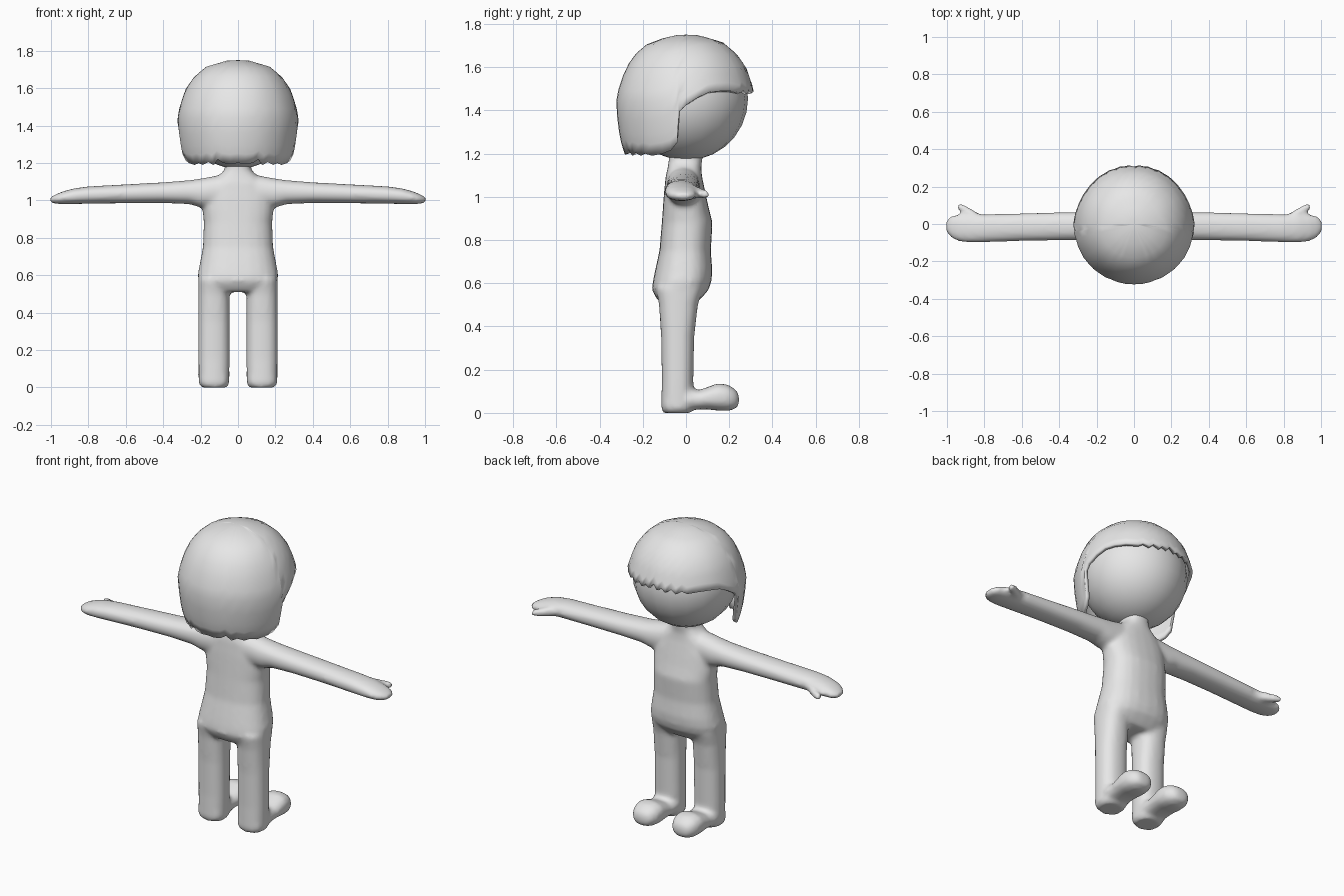
import bpy, bmesh, math

grey = bpy.data.materials.new("plain grey")
grey.diffuse_color = (0.8, 0.8, 0.8, 1)


def finish(bm, name):
    bmesh.ops.recalc_face_normals(bm, faces=bm.faces)
    me = bpy.data.meshes.new(name)
    bm.to_mesh(me)
    bm.free()
    me.materials.append(grey)
    for p in me.polygons:
        p.use_smooth = True
    ob = bpy.data.objects.new(name, me)
    bpy.context.collection.objects.link(ob)
    return ob


def loft(bm, axis, rings, side=1, n=24, power=2.4):
    """Closed tube of rounded sections: (position, min_a, max_a, min_b, max_b)."""
    loops = []
    for pos, a0, a1, b0, b1 in rings:
        loop = []
        for i in range(n):
            t = 2 * math.pi * i / n
            c, s = math.cos(t), math.sin(t)
            a = (a0 + a1) / 2 + (a1 - a0) / 2 * math.copysign(abs(c) ** (2 / power), c)
            b = (b0 + b1) / 2 + (b1 - b0) / 2 * math.copysign(abs(s) ** (2 / power), s)
            x, y, z = {"x": (pos, a, b), "y": (a, pos, b), "z": (a, b, pos)}[axis]
            loop.append(bm.verts.new((x * side, y, z)))
        loops.append(loop)
    for l0, l1 in zip(loops, loops[1:]):
        for i in range(n):
            j = (i + 1) % n
            bm.faces.new((l0[i], l0[j], l1[j], l1[i]))
    bm.faces.new(loops[0])
    bm.faces.new(loops[-1])


# Body: torso, neck, limbs, blended into one skin
bm = bmesh.new()
loft(bm, "z", [
    (0.51, -0.17, 0.17, -0.12, 0.05), (0.535, -0.205, 0.205, -0.14, 0.075),
    (0.57, -0.213, 0.213, -0.158, 0.105), (0.61, -0.215, 0.215, -0.153, 0.118),
    (0.66, -0.205, 0.205, -0.143, 0.122), (0.75, -0.188, 0.188, -0.123, 0.115),
    (0.88, -0.183, 0.183, -0.112, 0.123), (0.95, -0.19, 0.19, -0.107, 0.105),
    (1.02, -0.19, 0.19, -0.102, 0.09), (1.09, -0.16, 0.16, -0.095, 0.075),
    (1.135, -0.1, 0.1, -0.085, 0.07), (1.165, -0.07, 0.07, -0.08, 0.075),
    (1.24, -0.07, 0.07, -0.08, 0.085)])
for side in (1, -1):
    # leg
    loft(bm, "z", [
        (0.0, 0.06, 0.195, -0.105, 0.02), (0.02, 0.047, 0.21, -0.115, 0.035),
        (0.15, 0.045, 0.212, -0.112, 0.034), (0.35, 0.045, 0.212, -0.115, 0.038),
        (0.5, 0.045, 0.212, -0.125, 0.055), (0.58, 0.04, 0.212, -0.14, 0.08)], side)
    # foot
    loft(bm, "y", [
        (-0.1, 0.06, 0.195, 0.0, 0.08), (0.0, 0.047, 0.21, 0.008, 0.11),
        (0.06, 0.05, 0.208, 0.016, 0.105), (0.1, 0.046, 0.212, 0.016, 0.12),
        (0.15, 0.043, 0.215, 0.01, 0.138), (0.195, 0.05, 0.208, 0.009, 0.13),
        (0.228, 0.068, 0.19, 0.018, 0.11), (0.245, 0.095, 0.165, 0.035, 0.085)], side)
    # arm and hand
    loft(bm, "x", [
        (0.0, -0.09, 0.065, 0.96, 1.14), (0.1, -0.09, 0.065, 0.955, 1.135),
        (0.2, -0.09, 0.065, 0.962, 1.117), (0.26, -0.088, 0.065, 0.98, 1.108),
        (0.4, -0.088, 0.063, 0.986, 1.097), (0.6, -0.091, 0.057, 0.985, 1.086),
        (0.8, -0.098, 0.052, 0.982, 1.075), (0.88, -0.1, 0.055, 0.981, 1.064),
        (0.94, -0.092, 0.05, 0.98, 1.047), (0.98, -0.073, 0.042, 0.983, 1.03),
        (1.004, -0.045, 0.022, 0.99, 1.015)], side, power=2.2)
    # thumb
    loft(bm, "x", [
        (0.82, 0.0, 0.05, 1.0, 1.05), (0.87, 0.02, 0.08, 0.992, 1.045),
        (0.91, 0.058, 0.104, 0.99, 1.035), (0.945, 0.078, 0.108, 0.995, 1.025)], side)
body = finish(bm, "body")
m = body.modifiers.new("blend", "REMESH")
m.mode = "VOXEL"
m.voxel_size = 0.013
m.use_smooth_shade = True
m = body.modifiers.new("soften", "SMOOTH")
m.factor = 0.5
m.iterations = 5

# Head
bm = bmesh.new()
bmesh.ops.create_uvsphere(bm, u_segments=20, v_segments=14, radius=0.287)
for v in bm.verts:
    v.co.z += 1.455
finish(bm, "head")

# Hair: a cap following a side profile (radius, height) down to an uneven hem
profile = [(0, 1.75), (0.06, 1.747), (0.17, 1.715), (0.235, 1.66), (0.28, 1.595),
           (0.312, 1.5), (0.325, 1.43), (0.312, 1.31), (0.3, 1.25), (0.278, 1.18)]
# Hem height by degrees from the face centre, same on both sides
hem = [(0, 1.515), (5, 1.485), (10, 1.5), (14, 1.48), (20, 1.5), (25, 1.478),
       (31, 1.495), (36, 1.482), (48, 1.49), (60, 1.49), (70, 1.485), (80, 1.46),
       (90, 1.425), (96, 1.395), (98, 1.25), (104, 1.215), (112, 1.2), (124, 1.19),
       (132, 1.2), (138, 1.19), (146, 1.205), (152, 1.19), (158, 1.22), (164, 1.2),
       (172, 1.195), (180, 1.2)]
columns = hem + [(360 - d, z) for d, z in hem[-2:0:-1]]


def on_profile(s):
    i = min(int(s), len(profile) - 2)
    (r0, z0), (r1, z1) = profile[i], profile[i + 1]
    return r0 + (r1 - r0) * (s - i), z0 + (z1 - z0) * (s - i)


def profile_at(z):
    for i in range(len(profile) - 1):
        z0, z1 = profile[i][1], profile[i + 1][1]
        if z >= z1:
            return i + (z0 - z) / (z0 - z1)
    return len(profile) - 1


bm = bmesh.new()
ROWS = 12
grid = []
for deg, z_hem in columns:
    a, end = math.radians(deg), profile_at(z_hem)
    col = []
    for k in range(ROWS + 1):
        r, z = on_profile(end * k / ROWS)
        col.append(bm.verts.new((r * math.sin(a), r * math.cos(a), z)))
    grid.append(col)
for i, c0 in enumerate(grid):
    c1 = grid[(i + 1) % len(grid)]
    for k in range(ROWS):
        bm.faces.new((c0[k], c0[k + 1], c1[k + 1], c1[k]))
bmesh.ops.remove_doubles(bm, verts=bm.verts, dist=0.0005)
hair = finish(bm, "hair")
m = hair.modifiers.new("thickness", "SOLIDIFY")
m.thickness = 0.02
m.offset = -1
bpy.context.view_layer.objects.active = hair
hair.select_set(True)
bpy.ops.object.shade_smooth_by_angle(angle=math.radians(45))
